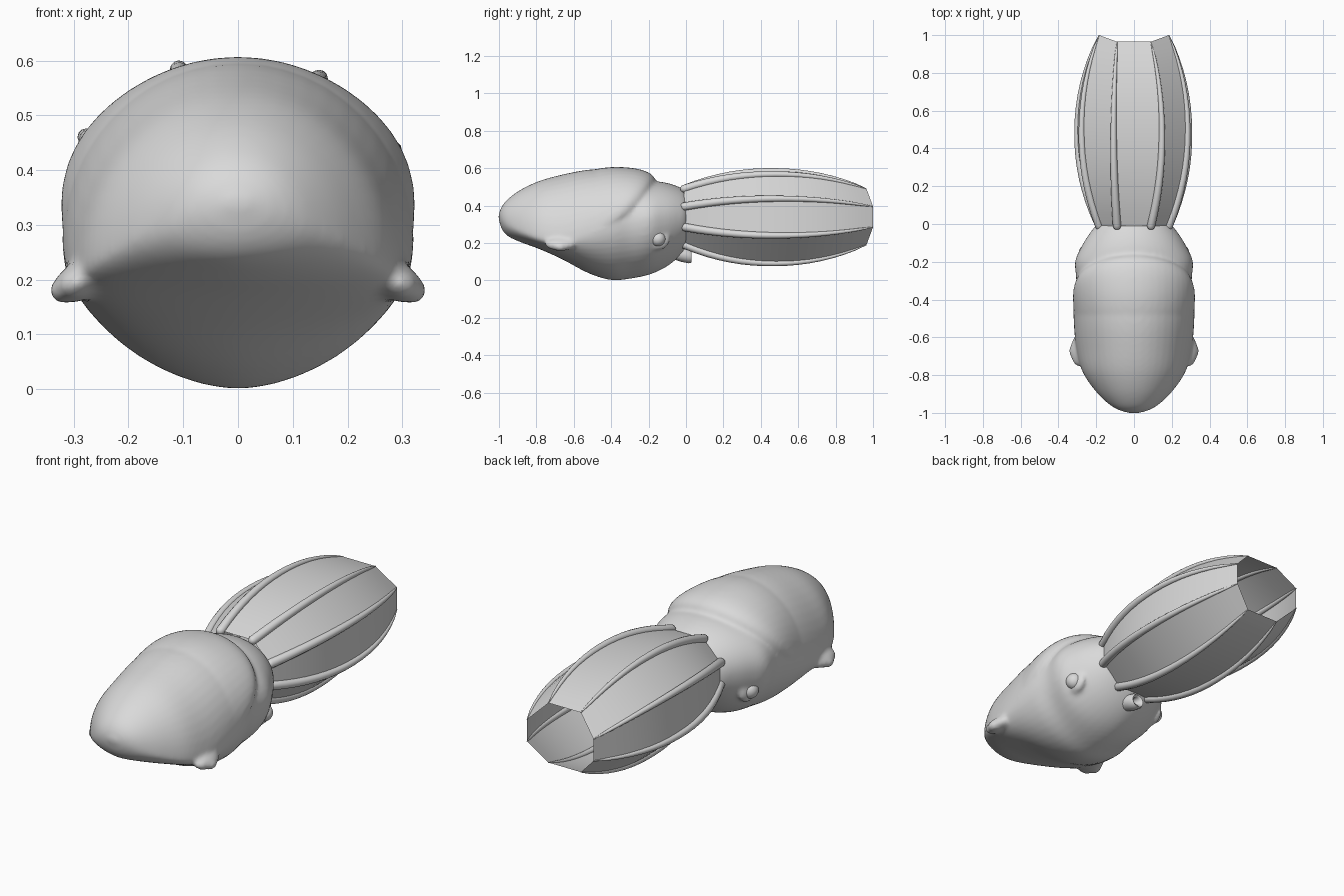
import bpy, bmesh, math
from mathutils import Vector, Matrix

if "Cube" in bpy.data.objects:
    bpy.data.objects.remove(bpy.data.objects["Cube"])

grey = bpy.data.materials.new("pale grey")
grey.use_nodes = True
grey.diffuse_color = (0.7, 0.7, 0.7, 1)
grey.node_tree.nodes["Principled BSDF"].inputs["Base Color"].default_value = (0.7, 0.7, 0.7, 1)


def finish(name, bm, angle=30):
    bmesh.ops.recalc_face_normals(bm, faces=bm.faces)
    mesh = bpy.data.meshes.new(name)
    bm.to_mesh(mesh)
    bm.free()
    obj = bpy.data.objects.new(name, mesh)
    bpy.context.collection.objects.link(obj)
    mesh.materials.append(grey)
    bpy.ops.object.select_all(action='DESELECT')
    obj.select_set(True)
    bpy.context.view_layer.objects.active = obj
    bpy.ops.object.shade_smooth_by_angle(angle=math.radians(angle))
    return obj


def curve_through(keys, steps=5):
    """Catmull-Rom interpolation of section tuples."""
    out = []
    for i in range(len(keys) - 1):
        a, b, c, d = (keys[max(0, min(len(keys) - 1, i + k))] for k in (-1, 0, 1, 2))
        for s in range(steps):
            t = s / steps
            out.append([0.5 * (2*q + (r - p)*t + (2*p - 5*q + 4*r - w)*t*t + (3*q - p - 3*r + w)*t**3)
                        for p, q, r, w in zip(a, b, c, d)])
    return out + [list(keys[-1])]


def skin(bm, rings, caps=True):
    rows = [[bm.verts.new(p) for p in ring] for ring in rings]
    n = len(rows[0])
    for r0, r1 in zip(rows, rows[1:]):
        for i in range(n):
            bm.faces.new((r0[i], r0[(i+1) % n], r1[(i+1) % n], r1[i]))
    if caps:
        bm.faces.new(rows[0])
        bm.faces.new(rows[-1])


def loft(bm, keys, slant=0, n=48):
    """Sections: y, half width, bottom, widest height, top. Slant leans the rear end."""
    rings = []
    for y, w, lo, mid, hi in curve_through(keys):
        lean = slant * max(0, min(1, (y + .5) / .3))
        ring = []
        for i in range(n):
            a = 2 * math.pi * i / n
            s, c = math.sin(a), math.cos(a)
            if s < 0:
                c *= abs(c) ** .12
            h = hi - mid if s > 0 else mid - lo
            ring.append((max(w, .004) * c, y - lean * (1 - s), mid + max(h, .004) * s))
        rings.append(ring)
    skin(bm, rings)


def ball(bm, centre, size, turn=0):
    m = Matrix.Translation(centre) @ Matrix.Rotation(turn, 4, 'Y') @ Matrix.Diagonal((*size, 1))
    bmesh.ops.create_uvsphere(bm, u_segments=24, v_segments=16, radius=1, matrix=m)


# Body: full underside and head, with the mantle hood overlapping its top
body = bmesh.new()
loft(body, [
    (-1.002, .02, .33, .34, .35), (-.985, .08, .275, .33, .395),
    (-.95, .138, .235, .30, .437), (-.88, .208, .203, .262, .487),
    (-.78, .274, .166, .225, .533), (-.66, .306, .112, .208, .566),
    (-.52, .319, .038, .25, .592), (-.40, .319, .002, .29, .592),
    (-.30, .306, .009, .31, .55), (-.20, .312, .03, .32, .532),
    (-.12, .278, .064, .33, .525), (-.05, .235, .115, .335, .505),
    (.0, .19, .175, .335, .475), (.02, .12, .23, .335, .42)])
loft(body, [
    (-.66, .24, .19, .26, .52), (-.52, .308, .14, .26, .584),
    (-.40, .321, .14, .30, .606), (-.28, .323, .17, .34, .60),
    (-.20, .312, .20, .36, .577), (-.165, .28, .23, .36, .54),
    (-.16, .20, .25, .36, .48)], slant=.12)
for side in (-1, 1):
    # low fins and eyelids
    ball(body, (side * .292, -.67, .195), (.046, .085, .034), side * .45)
    ball(body, (side * .317, -.672, .181), (.027, .04, .025), side * .35)
    ball(body, (side * .24, -.15, .22), (.028, .064, .06))
body_obj = finish("mantle_and_head", body, 180)
remesh = body_obj.modifiers.new("blend", 'REMESH')
remesh.mode = 'VOXEL'
remesh.voxel_size = .01
remesh.use_smooth_shade = True
soften = body_obj.modifiers.new("soften", 'SMOOTH')
soften.factor = .5
soften.iterations = 9

# Eyes
for side, label in ((1, "left"), (-1, "right")):
    eye = bmesh.new()
    ball(eye, (side * .25, -.15, .222), (.041, .041, .041))
    finish(label + "_eye", eye, 180)

# Siphon: short open tube under the head
siphon = bmesh.new()
axis = [(-.10, .034), (-.03, .042), (.015, .04), (.03, .032), (.02, .02), (-.03, .017)]
skin(siphon, [[(r * math.cos(k * math.pi / 12), y, .135 - .25 * y + r * math.sin(k * math.pi / 12))
               for k in range(24)] for y, r in axis])
finish("siphon", siphon, 60)

# Arm cage: eight ribs joined by flat webs, open at the far end
STEPS = 16
BELLY = [(.283, .437), (.148, .567), (-.108, .584), (-.277, .46),
         (-.300, .25), (-.12, .094), (.12, .092), (.292, .24)]
MOUTH = [(.185, .055), (.09, .15), (-.09, .15), (-.185, .055),
         (-.185, -.055), (-.09, -.15), (.09, -.15), (.185, -.055)]


def rib_point(i, step):
    t = step / STEPS
    bulge = 1 - abs(2 * t - 1) ** 2.1
    mx, mz = MOUTH[i]
    bx, bz = BELLY[i]
    end = 1.0 if abs(mx) > .1 else .965
    return Vector((mx + (bx - mx) * bulge, -.01 + (end + .01) * t,
                   .34 + mz + (bz - .34 - mz) * bulge))


web = bmesh.new()
skin(web, [[rib_point(i, k) for i in range(8)] for k in range(STEPS + 1)], caps=False)
finish("arm_web", web)

for i in range(8):
    rib = bmesh.new()
    rings = []
    for k in range(STEPS + 1):
        r = .02 * (1 - k / STEPS) ** .5 + .002
        c = rib_point(i, k)
        # rounded root, then the tapering length
        profile = [(.02, .3), (.014, .75), (0, 1)] if k == 0 else [(0, 1)]
        for back, f in profile:
            rings.append([c + Vector((r * f * math.cos(j * math.pi / 6), -back, r * f * math.sin(j * math.pi / 6)))
                          for j in range(12)])
    skin(rib, rings)
    finish("arm_%d" % (i + 1), rib, 60)
